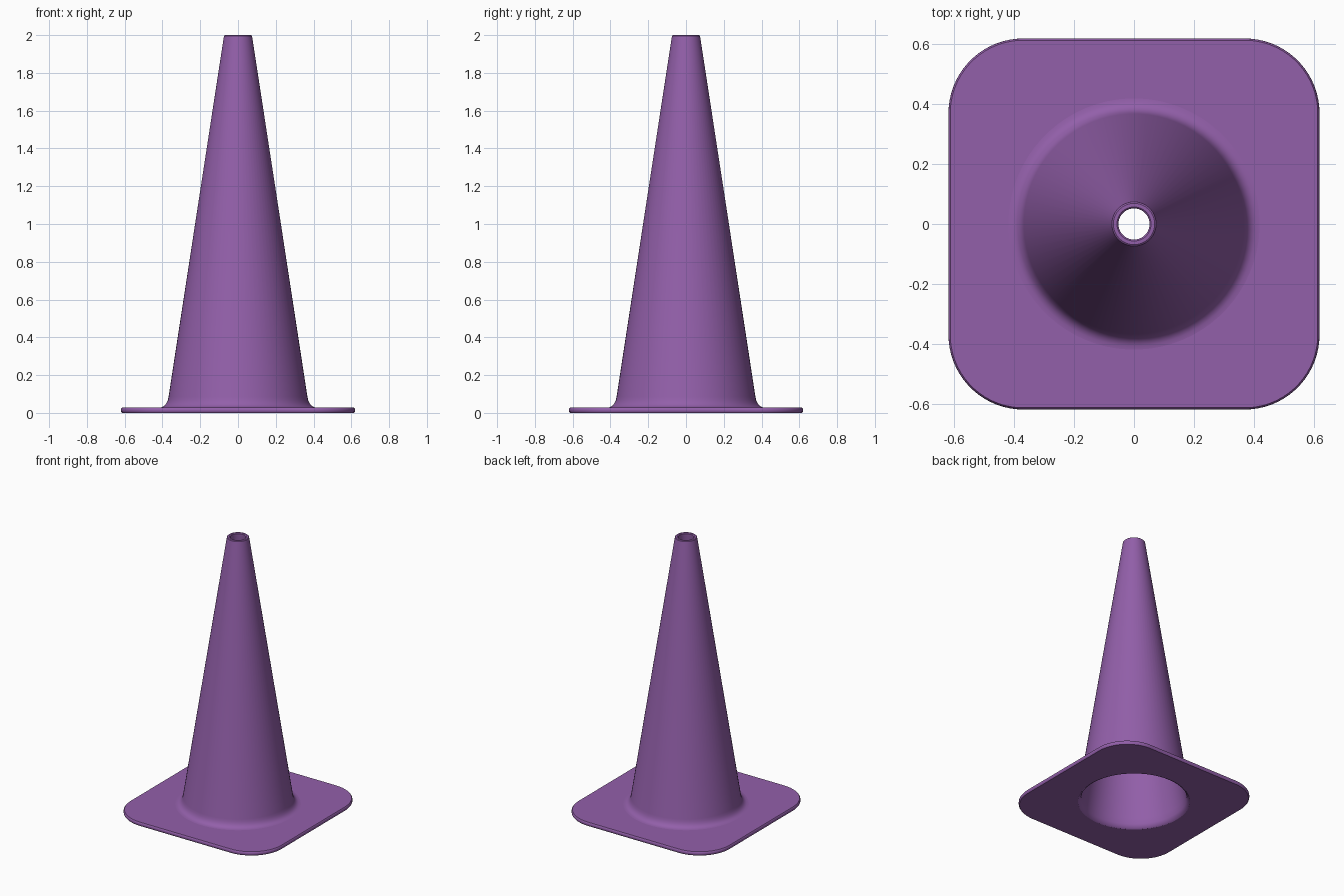
import bpy
import bmesh
from math import cos, sin, pi

if "Cube" in bpy.data.objects:
    bpy.data.objects.remove(bpy.data.objects["Cube"], do_unlink=True)

PER_CORNER = 18      # points on each quarter of a ring
HALF = 0.62          # half width of the base plate
CORNER = 0.25        # corner radius of the base plate

# Single plastic colour
COLOUR = (0.29, 0.115, 0.40, 1)
purple = bpy.data.materials.new("purple plastic")
purple.use_nodes = True
purple.diffuse_color = COLOUR
bsdf = purple.node_tree.nodes["Principled BSDF"]
bsdf.inputs["Base Color"].default_value = COLOUR
bsdf.inputs["Roughness"].default_value = 0.6


def circle(radius, z):
    step = pi / 2 / PER_CORNER
    return [(radius * cos((k + 0.5) * step), radius * sin((k + 0.5) * step), z)
            for k in range(4 * PER_CORNER)]


def rounded_square(inset, z):
    points = []
    centre, radius = HALF - CORNER, CORNER - inset
    for sx, sy, quarter in ((1, 1, 0), (-1, 1, 1), (-1, -1, 2), (1, -1, 3)):
        for i in range(PER_CORNER):
            a = pi / 2 * (quarter + i / (PER_CORNER - 1))
            points.append((sx * centre + radius * cos(a),
                           sy * centre + radius * sin(a), z))
    return points


def loft(name, rings):
    """Skin a list of matching closed rings with quads."""
    bm = bmesh.new()
    loops = [[bm.verts.new(p) for p in ring] for ring in rings]
    for a, b in zip(loops, loops[1:]):
        for i in range(len(a)):
            j = (i + 1) % len(a)
            bm.faces.new((a[i], a[j], b[j], b[i]))
    mesh = bpy.data.meshes.new(name)
    bm.to_mesh(mesh)
    bm.free()
    mesh.materials.append(purple)
    obj = bpy.data.objects.new(name, mesh)
    bpy.context.collection.objects.link(obj)
    bpy.ops.object.select_all(action="DESELECT")
    obj.select_set(True)
    bpy.context.view_layer.objects.active = obj
    bpy.ops.object.shade_smooth_by_angle(angle=pi / 5)
    return obj


# Base plate: underside, rounded rim, top side
TOP = 0.028
FLARE, MOUTH = 0.42, 0.375
rim = [(0.006, 0), (0.001, 0.006), (0, 0.014), (0.001, 0.022), (0.006, TOP)]
loft("base_plate",
     [circle(MOUTH, 0)]
     + [rounded_square(inset, z) for inset, z in rim]
     + [circle(FLARE, TOP)])

# Hollow cone: curved flare, outer wall, rounded lip, inner wall to the mouth
FOOT_R, FOOT_Z = 0.368, 0.085
flare = []
for i in range(7):
    t = i / 6
    corner_r = 0.377
    r = (1 - t) ** 2 * FLARE + 2 * t * (1 - t) * corner_r + t * t * FOOT_R
    z = (1 - t) ** 2 * TOP + 2 * t * (1 - t) * TOP + t * t * FOOT_Z
    flare.append((r, z))
lip = [(0.076, 1.985), (0.074, 1.996), (0.069, 2.0), (0.057, 2.0), (0.052, 1.995)]
inside = [(0.052, 1.98), (0.345, 0.07), (0.352, 0.03), (0.362, 0.008), (MOUTH, 0)]
loft("cone_shell", [circle(r, z) for r, z in flare + lip + inside])
